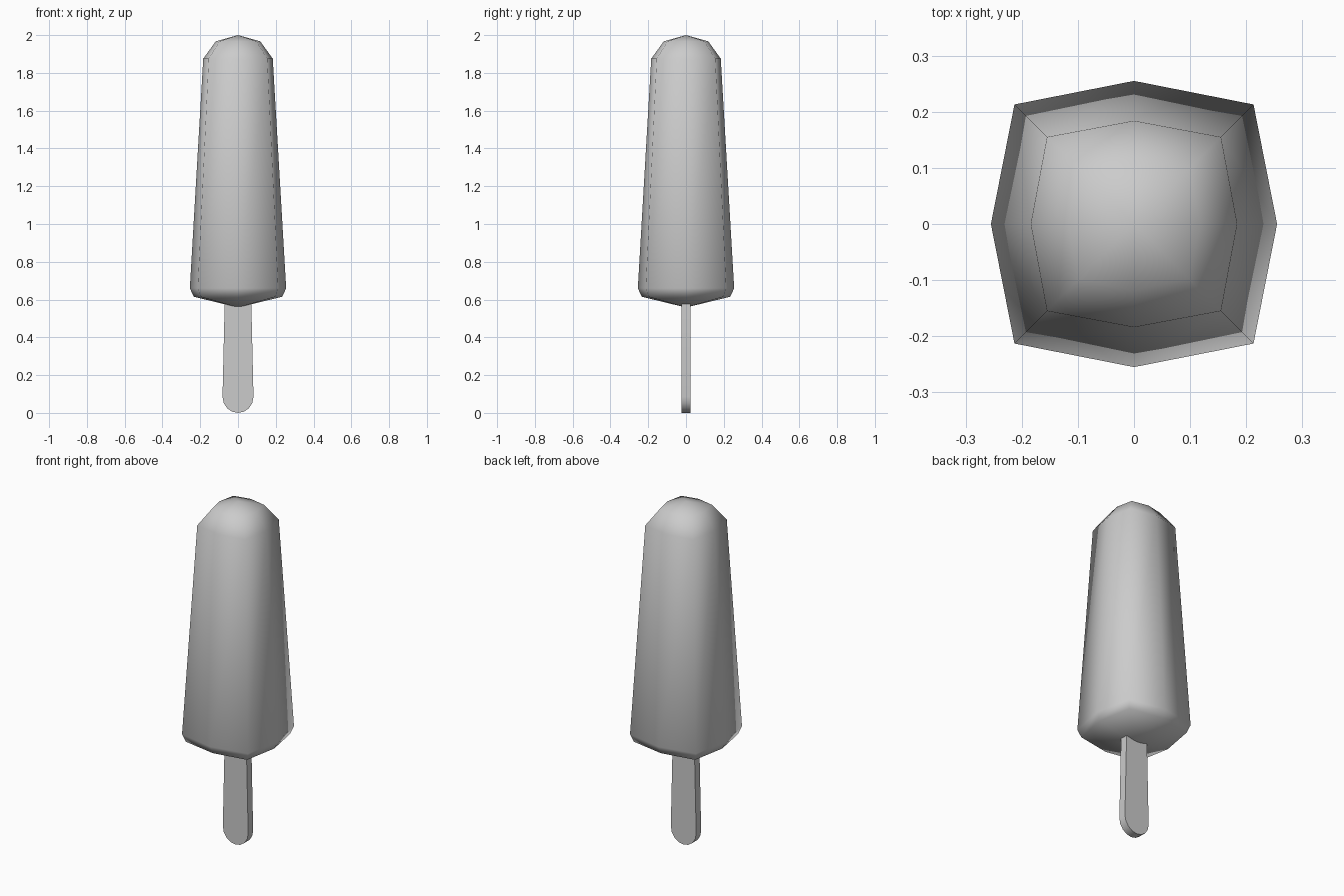
import bpy, bmesh, math

if "Cube" in bpy.data.objects:
    bpy.data.objects.remove(bpy.data.objects["Cube"])


def finish(name, bm):
    bmesh.ops.recalc_face_normals(bm, faces=bm.faces[:])
    me = bpy.data.meshes.new(name)
    bm.to_mesh(me)
    bm.free()
    ob = bpy.data.objects.new(name, me)
    bpy.context.collection.objects.link(ob)
    return ob


# Ice body: tapered eight-sided rings (z, mid-side radius, corner offset)
rings = [(0.615, 0.234, 0.198), (0.66, 0.255, 0.213),
         (1.875, 0.184, 0.155), (1.967, 0.118, 0.098)]
bm = bmesh.new()
loops = []
for z, mid, corner in rings:
    loop = []
    for i in range(8):
        a = i * math.pi / 4
        r = corner * math.sqrt(2) if i % 2 else mid
        loop.append(bm.verts.new((r * math.cos(a), r * math.sin(a), z)))
    loops.append(loop)
bottom = bm.verts.new((0, 0, 0.558))
top = bm.verts.new((0, 0, 2.0))
for i in range(8):
    j = (i + 1) % 8
    for lo, hi in zip(loops, loops[1:]):
        bm.faces.new((lo[i], lo[j], hi[j], hi[i]))
    bm.faces.new((bottom, loops[0][j], loops[0][i]))
    bm.faces.new((top, loops[-1][i], loops[-1][j]))
body = finish("ice_body", bm)
body.data.shade_smooth()

# Stick: flat profile with a rounded lower end, extruded in y
profile = [(-0.07, 0.6)]
for i in range(9):
    a = math.pi + i * math.pi / 8
    profile.append((0.082 * math.cos(a), 0.085 + 0.085 * math.sin(a)))
profile.append((0.07, 0.6))
bm = bmesh.new()
face = bm.faces.new([bm.verts.new((x, -0.023, z)) for x, z in profile])
ext = bmesh.ops.extrude_face_region(bm, geom=[face], use_keep_orig=True)
verts = [v for v in ext["geom"] if isinstance(v, bmesh.types.BMVert)]
bmesh.ops.translate(bm, verts=verts, vec=(0, 0.046, 0))
stick = finish("stick", bm)
bpy.context.view_layer.objects.active = stick
stick.select_set(True)
bpy.ops.object.shade_smooth_by_angle(angle=math.radians(35))
